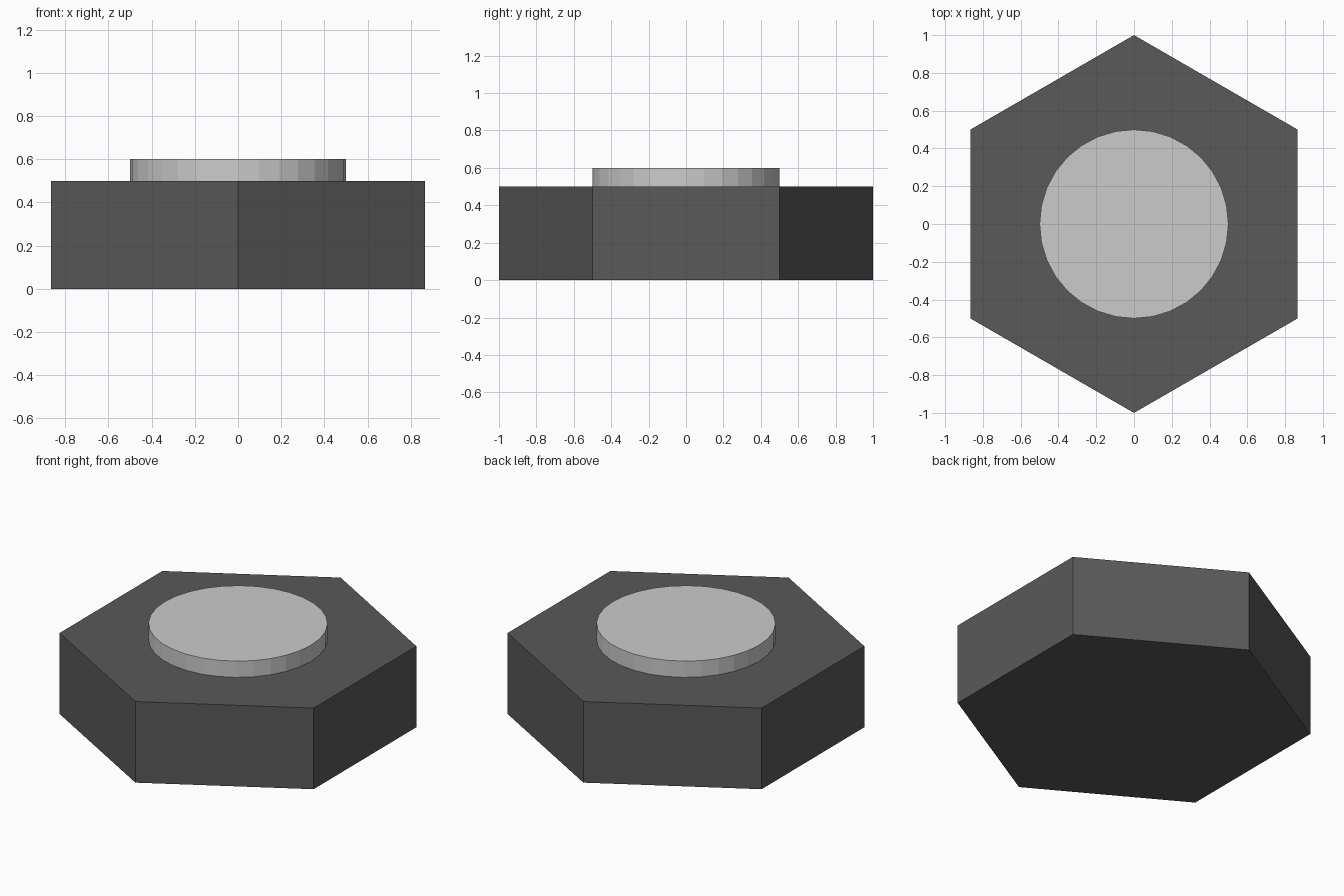
import bpy

if "Cube" in bpy.data.objects:
    bpy.data.objects.remove(bpy.data.objects["Cube"])


def add_prism(name, sides, radius, bottom, top, grey):
    bpy.ops.mesh.primitive_cylinder_add(
        vertices=sides, radius=radius, depth=top - bottom,
        location=(0, 0, (bottom + top) / 2))
    obj = bpy.context.object
    obj.name = name
    mat = bpy.data.materials.new(name + "_grey")
    mat.diffuse_color = (grey, grey, grey, 1)
    mat.use_nodes = True
    mat.node_tree.nodes["Principled BSDF"].inputs["Base Color"].default_value = mat.diffuse_color
    obj.data.materials.append(mat)
    return obj


# Dark hexagonal base, corners pointing along y
add_prism("hex_base", 6, 1.0, 0.0, 0.5, 0.1)

# Light round button, slightly sunk into the base
add_prism("round_button", 32, 0.5, 0.4, 0.6, 0.6)
